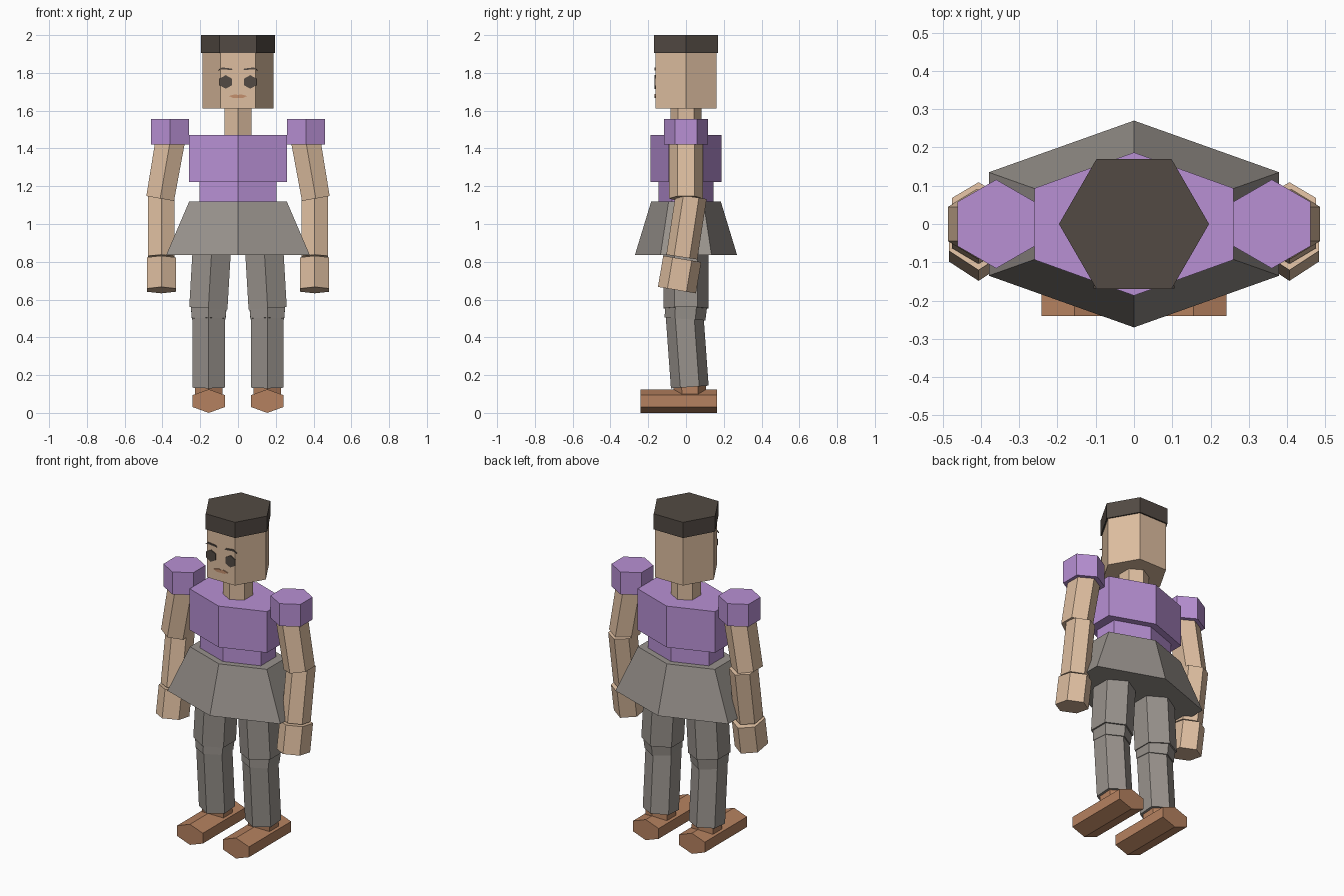
import bpy, bmesh, math
from mathutils import Vector

if "Cube" in bpy.data.objects:
    bpy.data.objects.remove(bpy.data.objects["Cube"])


def material(name, rgb):
    m = bpy.data.materials.new(name)
    m.diffuse_color = (*rgb, 1)
    m.use_nodes = True
    m.node_tree.nodes["Principled BSDF"].inputs["Base Color"].default_value = m.diffuse_color
    return m


SKIN = material("skin", (0.73, 0.515, 0.352))
PURPLE = material("purple cloth", (0.479, 0.279, 0.658))
GREY = material("grey cloth", (0.314, 0.287, 0.262))
DARK = material("dark hair", (0.085, 0.068, 0.056))
BROWN = material("brown leather", (0.46, 0.22, 0.115))
LIP = material("lips", (0.56, 0.28, 0.155))


def finish(name, bm, mat):
    bmesh.ops.recalc_face_normals(bm, faces=bm.faces)
    me = bpy.data.meshes.new(name)
    bm.to_mesh(me)
    bm.free()
    me.materials.append(mat)
    ob = bpy.data.objects.new(name, me)
    bpy.context.collection.objects.link(ob)
    return ob


def loft(name, low, high, r_low, r_high, mat, phase=90):
    """Six-sided prism from low to high, ends square to its axis."""
    bm = bmesh.new()
    low, high = Vector(low), Vector(high)
    turn = Vector((0, 0, 1)).rotation_difference(high - low)
    rings = []
    for centre, (rx, ry) in ((low, r_low), (high, r_high)):
        ring = []
        for i in range(6):
            a = math.radians(phase + 60 * i)
            ring.append(bm.verts.new(
                centre + turn @ Vector((rx * math.cos(a), ry * math.sin(a), 0))))
        rings.append(ring)
    for i in range(6):
        j = (i + 1) % 6
        bm.faces.new((rings[0][i], rings[0][j], rings[1][j], rings[1][i]))
    bm.faces.new(rings[0])
    bm.faces.new(rings[1])
    return finish(name, bm, mat)


def extrude_y(name, outline, y0, y1, mat):
    """Solid with an (x, z) outline running from y0 to y1."""
    bm = bmesh.new()
    face = bm.faces.new([bm.verts.new((x, y0, z)) for x, z in outline])
    out = bmesh.ops.extrude_face_region(bm, geom=[face])
    moved = [v for v in out["geom"] if isinstance(v, bmesh.types.BMVert)]
    bmesh.ops.translate(bm, verts=moved, vec=(0, y1 - y0, 0))
    return finish(name, bm, mat)


def hexagon(x, z, rx, rz):
    return [(x + rx * math.sin(math.radians(60 * i)),
             z + rz * math.cos(math.radians(60 * i))) for i in range(6)]


# Head, hair and neck
loft("head", (0, 0, 1.612), (0, 0, 1.905), (0.187, 0.187), (0.187, 0.187), SKIN, 0)
loft("hair", (0, 0, 1.905), (0, 0, 2.0), (0.196, 0.196), (0.196, 0.196), DARK, 0)
loft("neck", (0, 0, 1.45), (0, 0, 1.64), (0.083, 0.083), (0.083, 0.083), SKIN)

# Torso and skirt; a six-sided form reaches 0.866 of its radius in x
loft("chest", (0, 0, 1.222), (0, 0, 1.472), (0.3, 0.187), (0.3, 0.187), PURPLE)
loft("waist", (0, 0, 1.10), (0, 0, 1.23), (0.236, 0.146), (0.236, 0.146), PURPLE)
loft("skirt", (0, 0, 0.837), (0, 0, 1.12), (0.438, 0.27), (0.298, 0.184), GREY)

# Mouth plate on the face
extrude_y("mouth", [(-0.048, 1.677), (-0.016, 1.687), (0, 1.683), (0.016, 1.687),
                    (0.048, 1.677), (0.026, 1.667), (-0.026, 1.667)],
          -0.1605, -0.168, LIP)

for side, s in (("left", 1), ("right", -1)):
    # Eye and brow plates
    extrude_y(f"{side}_eye", hexagon(0.065 * s, 1.752, 0.037, 0.036),
              -0.1605, -0.168, DARK)
    extrude_y(f"{side}_brow", [(x * s, z) for x, z in (
        (0.026, 1.814), (0.034, 1.823), (0.085, 1.829), (0.106, 1.812),
        (0.084, 1.819), (0.036, 1.815))], -0.1605, -0.168, DARK)

    # Puffed shoulder, tilted upper arm, forearm and hand leaning forward
    loft(f"{side}_shoulder", (0.36 * s, 0, 1.42), (0.36 * s, 0, 1.556),
         (0.116, 0.116), (0.116, 0.116), PURPLE)
    loft(f"{side}_upper_arm", (0.412 * s, 0, 1.135), (0.357 * s, 0, 1.45),
         (0.086, 0.09), (0.09, 0.09), SKIN)
    loft(f"{side}_forearm", (0.406 * s, -0.022, 0.825), (0.406 * s, 0.027, 1.145),
         (0.08, 0.083), (0.08, 0.083), SKIN)
    loft(f"{side}_hand", (0.406 * s, -0.048, 0.65), (0.406 * s, -0.02, 0.815),
         (0.089, 0.102), (0.089, 0.102), SKIN)

    # Trouser leg: thigh, knee and shin
    loft(f"{side}_thigh", (0.157 * s, 0, 0.554), (0.138 * s, 0, 0.88),
         (0.117, 0.12), (0.117, 0.12), GREY)
    loft(f"{side}_knee", (0.155 * s, -0.005, 0.497), (0.155 * s, 0, 0.57),
         (0.103, 0.108), (0.11, 0.112), GREY)
    loft(f"{side}_shin", (0.155 * s, 0.02, 0.137), (0.155 * s, -0.01, 0.55),
         (0.1, 0.1), (0.1, 0.1), GREY)

    # Ankle and long shoe
    loft(f"{side}_ankle", (0.155 * s, 0.022, 0.095), (0.155 * s, 0.019, 0.15),
         (0.083, 0.086), (0.083, 0.086), BROWN)
    extrude_y(f"{side}_shoe", hexagon(0.155 * s, 0.0625, 0.1, 0.0625),
              -0.24, 0.165, BROWN)
